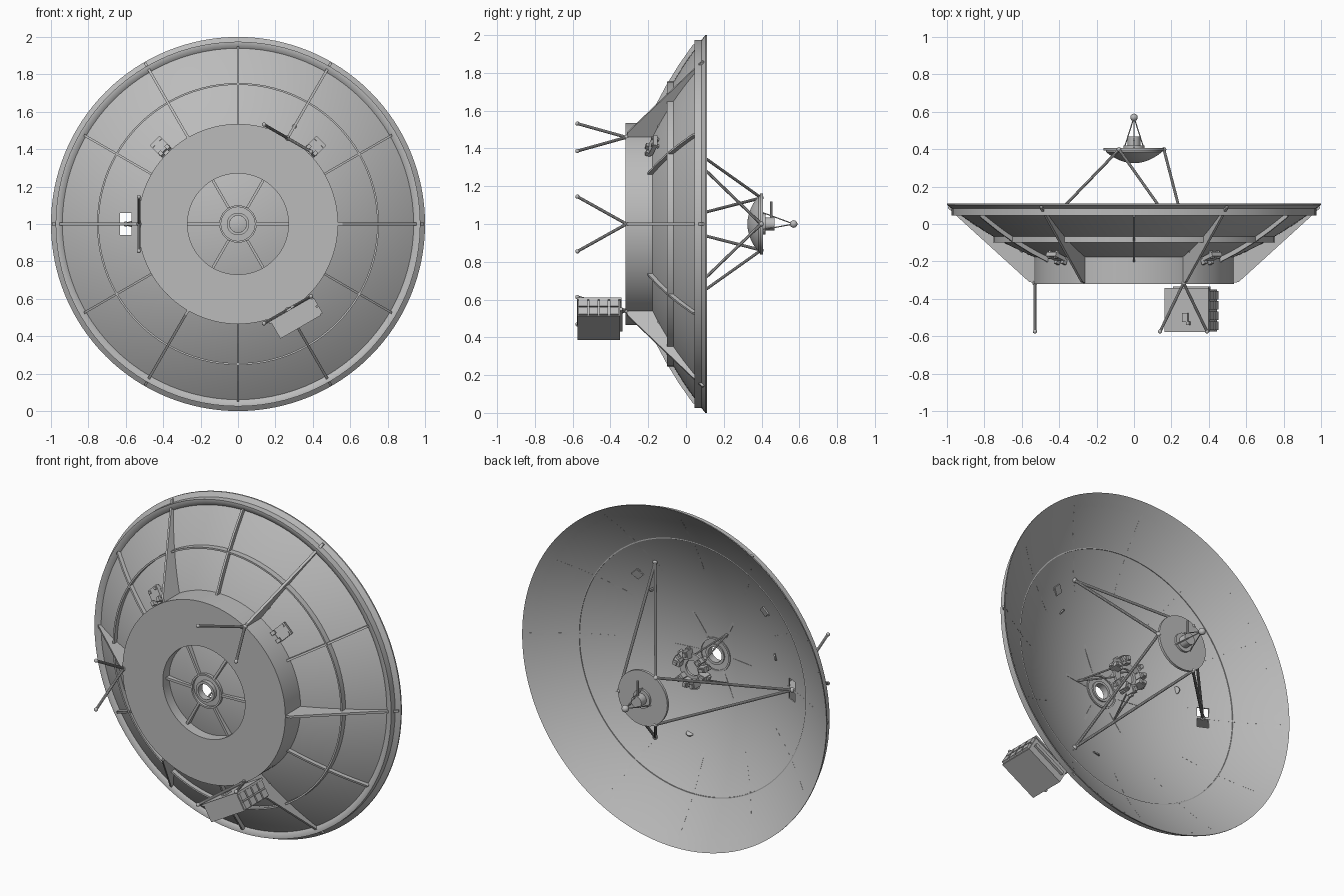
import bpy, bmesh, math
from mathutils import Matrix, Vector

cube = bpy.data.objects.get("Cube")
if cube:
    bpy.data.objects.remove(cube)

grey = bpy.data.materials.new("satin grey")
grey.use_nodes = True
COLOUR = (0.5, 0.5, 0.5, 1)
grey.diffuse_color = COLOUR
grey.node_tree.nodes["Principled BSDF"].inputs["Base Color"].default_value = COLOUR


def polar(r, deg, y, t=0):
    """Point at radius r and angle deg round the dish axis, shifted t along the tangent."""
    a = math.radians(deg)
    return Vector((r * math.cos(a) - t * math.sin(a), y, 1 + r * math.sin(a) + t * math.cos(a)))


def dish_y(r):
    return 0.11 - 0.39 * (1 - r * r)


def finish(name, bm, smooth=True):
    bmesh.ops.recalc_face_normals(bm, faces=bm.faces)
    mesh = bpy.data.meshes.new(name)
    bm.to_mesh(mesh)
    bm.free()
    mesh.materials.append(grey)
    obj = bpy.data.objects.new(name, mesh)
    bpy.context.collection.objects.link(obj)
    if smooth:
        bpy.ops.object.select_all(action="DESELECT")
        obj.select_set(True)
        bpy.context.view_layer.objects.active = obj
        bpy.ops.object.shade_smooth_by_angle(angle=math.radians(30))
    return obj


def lathe(name, profile, steps=96, closed=True):
    """Spin an (r, y) profile round the dish axis."""
    bm = bmesh.new()
    vs = [bm.verts.new(polar(r, 0, y)) for r, y in profile]
    pairs = list(zip(vs, vs[1:])) + ([(vs[-1], vs[0])] if closed else [])
    edges = [bm.edges.new(p) for p in pairs]
    bmesh.ops.spin(bm, geom=vs + edges, cent=(0, 0, 1), axis=(0, 1, 0),
                   angle=math.tau, steps=steps)
    bmesh.ops.remove_doubles(bm, verts=bm.verts, dist=0.0001)
    return finish(name, bm)


def band(name, r0, r1, y0, y1, steps=96):
    return lathe(name, [(r0, y0), (r1, y0), (r1, y1), (r0, y1)], steps)


def add_plate(bm, pts, deg, thick):
    """Radial plate: (r, y) outline given a thickness along the tangent."""
    a = [bm.verts.new(polar(r, deg, y, -thick / 2)) for r, y in pts]
    b = [bm.verts.new(polar(r, deg, y, thick / 2)) for r, y in pts]
    bm.faces.new(a)
    bm.faces.new(b[::-1])
    for i in range(len(pts)):
        j = (i + 1) % len(pts)
        bm.faces.new((a[i], b[i], b[j], a[j]))


def add_box(bm, r, deg, y, size, t=0, tilt=0):
    """Box sized (radial, y, tangential), turned to face outward."""
    m = (Matrix.Translation(polar(r, deg, y, t)) @ Matrix.Rotation(-math.radians(deg), 4, "Y")
         @ Matrix.Rotation(tilt, 4, "Z") @ Matrix.Diagonal((*size, 1)))
    bmesh.ops.create_cube(bm, size=1, matrix=m)


def add_rod(bm, p, q, rad, sides=10):
    d = q - p
    m = Matrix.Translation((p + q) / 2) @ d.to_track_quat("Z", "Y").to_matrix().to_4x4()
    bmesh.ops.create_cone(bm, cap_ends=True, segments=sides, radius1=rad, radius2=rad,
                          depth=d.length, matrix=m)


def add_ball(bm, p, rad):
    bmesh.ops.create_uvsphere(bm, u_segments=16, v_segments=10, radius=rad,
                              matrix=Matrix.Translation(p))


# Main reflector: thin parabolic shell, open at the vertex
radii = [0.045 + (1 - 0.045) * i / 24 for i in range(25)]
shell = [(r, dish_y(r)) for r in radii]
main_dish = lathe("main_dish", shell + [(r, y - 0.008) for r, y in reversed(shell)], 128)

# Square opening in the reflector beside one strut foot
bm = bmesh.new()
add_box(bm, 0.6, 180, dish_y(0.6), (0.06, 0.2, 0.12))
cutter = finish("opening_cutter", bm, False)
cutter.hide_render = True
cutter.hide_viewport = True
cut = main_dish.modifiers.new("opening", "BOOLEAN")
cut.object = cutter
cut.operation = "DIFFERENCE"
cut.solver = "EXACT"

# Rear drum, stiffening rings and vertex hub
lathe("rear_drum", [(0.27, -0.32), (0.535, -0.32), (0.535, dish_y(0.535)),
                    (0.525, dish_y(0.525)), (0.525, -0.31), (0.28, -0.31),
                    (0.28, dish_y(0.28)), (0.27, dish_y(0.27))])
band("middle_ring", 0.744, 0.754, -0.1, dish_y(0.75))
lathe("outer_ring", [(0.965, 0.045), (0.975, 0.045), (0.975, dish_y(0.975)),
                     (0.935, dish_y(0.935)), (0.94, 0.055)])
band("hub_ring", 0.09, 0.1, -0.3, -0.27, 48)
band("hub_collar", 0.045, 0.06, -0.31, -0.27, 48)

# Deep triangular gussets and shallow ribs, alternating
bm = bmesh.new()
for deg in range(0, 360, 60):
    curve = [(r, dish_y(r)) for r in (0.99, 0.9, 0.8, 0.7, 0.6, 0.53)]
    add_plate(bm, [(0.53, -0.315), (0.56, -0.31), (0.995, 0.085)] + curve, deg, 0.014)
finish("gussets", bm, False)
bm = bmesh.new()
for deg in range(30, 360, 60):
    rs = (0.535, 0.64, 0.74, 0.84, 0.95)
    add_plate(bm, [(r, dish_y(r) - 0.035) for r in rs]
              + [(r, dish_y(r)) for r in reversed(rs)], deg, 0.012)
finish("shallow_ribs", bm, False)
bm = bmesh.new()
for deg in range(0, 360, 60):
    add_plate(bm, [(0.1, -0.3), (0.27, -0.29), (0.27, dish_y(0.27)), (0.1, dish_y(0.1))],
              deg, 0.014)
finish("hub_spokes", bm, False)

# Rear mounting bipods
bm = bmesh.new()
for deg in (60, 180, 300):
    apex = polar(0.53, deg, -0.315)
    add_ball(bm, apex, 0.014)
    for t in (-0.145, 0.145):
        foot = polar(0.53, deg, -0.575, t)
        add_rod(bm, apex, foot, 0.008)
        add_ball(bm, foot, 0.011)
finish("mounting_bipods", bm)

# Equipment box beside the lower bipod, with panels on its side and front
bm = bmesh.new()
add_box(bm, 0.592, 300, -0.462, (0.105, 0.225, 0.25), 0.015)
add_box(bm, 0.542, 300, -0.46, (0.012, 0.235, 0.27), 0.015)
for i in range(4):
    for j in range(2):
        add_box(bm, 0.568 + 0.05 * j, 300, -0.545 + 0.055 * i, (0.042, 0.046, 0.016), 0.146)
add_box(bm, 0.532, 300, -0.5, (0.012, 0.05, 0.035), 0.01)
add_box(bm, 0.528, 300, -0.53, (0.014, 0.02, 0.02), 0.03)
add_box(bm, 0.592, 300, -0.345, (0.02, 0.02, 0.22), 0.015)
finish("equipment_box", bm, False)

# Sensor brackets on the back of the dish and their plates on the front
bm = bmesh.new()
for deg in (45, 135):
    add_box(bm, 0.59, deg, -0.175, (0.08, 0.022, 0.075), 0, 0.35)
    for t in (-0.025, 0.025):
        add_box(bm, 0.555, deg, -0.2, (0.025, 0.03, 0.02), t, 0.35)
        add_box(bm, 0.61, deg, -0.16, (0.015, 0.05, 0.015), t, 0.35)
    add_box(bm, 0.59, deg, dish_y(0.59) + 0.004, (0.05, 0.008, 0.05), 0, 0.43)
finish("sensor_brackets", bm, False)

# Small round targets on the reflector
bm = bmesh.new()
for deg in (43, 163, 283):
    p = polar(0.48, deg, dish_y(0.48))
    n = (polar(0.1, deg, 0.27) - polar(0.48, deg, 0.13)).normalized()
    add_rod(bm, p, p + n * 0.006, 0.02, 20)
finish("round_targets", bm)

# Feed: carrier ring with horn boxes on three splayed legs
band("feed_ring", 0.045, 0.085, -0.075, -0.06, 36)
bm = bmesh.new()
for i in range(12):
    deg = i * 30 + 15
    if i % 4 != 3:
        add_box(bm, 0.085, deg, -0.05, (0.045, 0.055, 0.03))
        add_box(bm, 0.09, deg, -0.018, (0.026, 0.014, 0.018))
        add_box(bm, 0.112, deg, -0.06, (0.014, 0.025, 0.018))
finish("feed_horns", bm, False)
bm = bmesh.new()
for deg in (0, 120, 240):
    for t in (-0.03, 0.03):
        add_rod(bm, polar(0.17, deg, dish_y(0.17)), polar(0.08, deg, -0.07, t), 0.005, 8)
finish("feed_legs", bm)

# Secondary reflector: convex bowl and round back plate
bowl = [(0.15 * i / 10, 0.325 + 0.06 * (i / 10) ** 2) for i in range(11)]
lathe("secondary_reflector", bowl + [(0.15, 0.392), (0, 0.392)], 64, False)
band("secondary_back_plate", 0, 0.162, 0.392, 0.407, 64)
band("secondary_drive", 0, 0.034, 0.407, 0.468, 32)
band("secondary_drive_base", 0, 0.055, 0.407, 0.42, 32)

# Six struts carrying the secondary reflector
bm = bmesh.new()
for deg in (60, 180, 300):
    foot = polar(0.6, deg, dish_y(0.6))
    add_ball(bm, foot, 0.014)
    for side in (-60, 60):
        top = polar(0.16, deg + side, 0.398)
        add_rod(bm, foot, top, 0.008)
        add_ball(bm, top, 0.013)
finish("secondary_struts", bm)

# Tip beacon on thin stays, with a side post
bm = bmesh.new()
tip = polar(0, 0, 0.57)
add_ball(bm, tip, 0.02)
for deg in (90, 210, 330):
    add_rod(bm, polar(0.06, deg, 0.407), tip, 0.003, 8)
add_rod(bm, polar(0.02, 90, 0.452), polar(0.12, 90, 0.452), 0.007)
finish("tip_beacon", bm)
